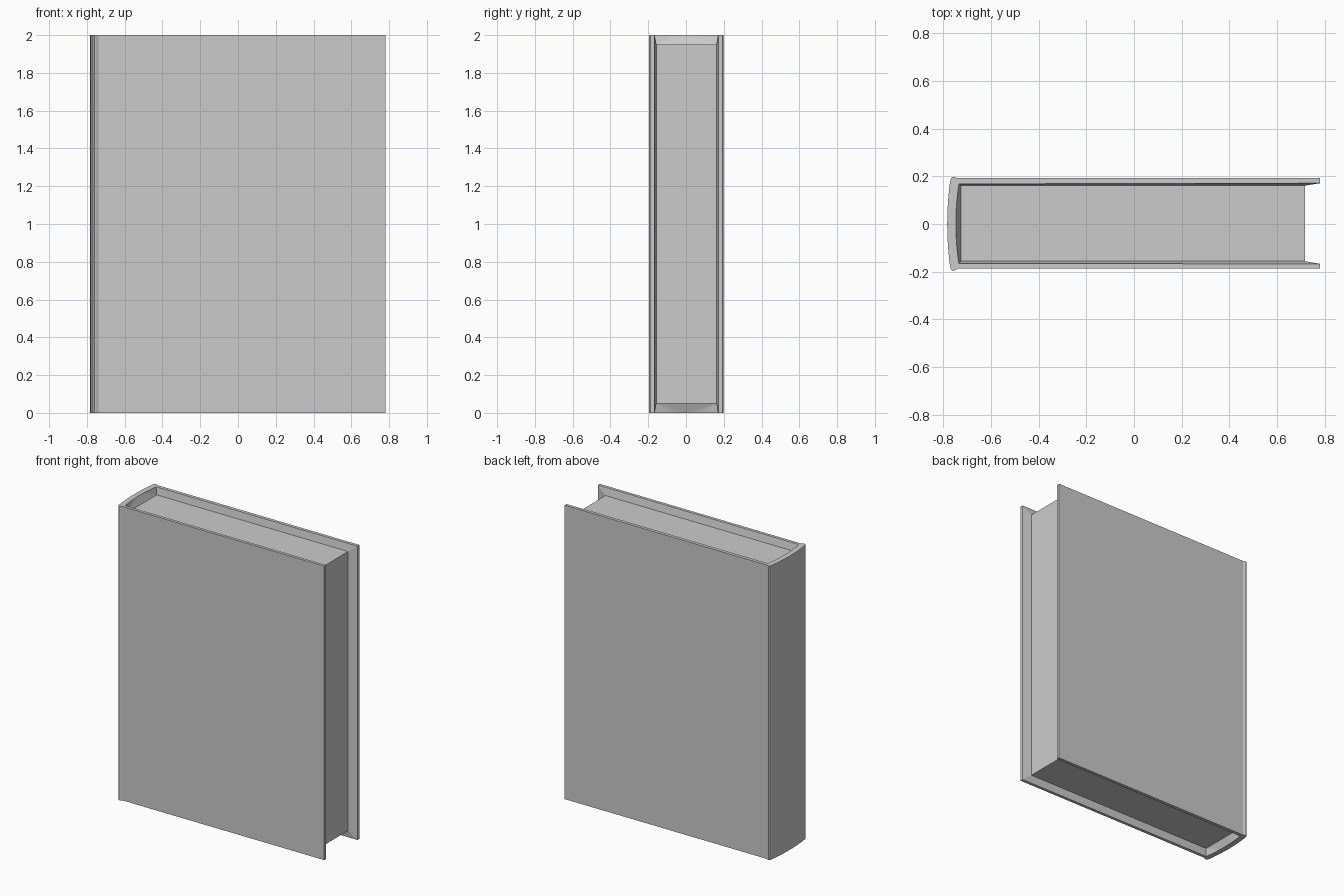
import bpy, bmesh

if "Cube" in bpy.data.objects:
    bpy.data.objects.remove(bpy.data.objects["Cube"])

H = 2.0          # cover height
LIP = 0.05       # page recess at top and bottom
N = 8            # spine arc segments
X_END = 0.78     # fore edge of the boards


def arc(x_edge, x_mid, y0, y1):
    """Shallow bulging row of points from y0 to y1."""
    pts = []
    for i in range(N + 1):
        t = 2 * i / N - 1
        pts.append((x_mid + (x_edge - x_mid) * t * t,
                    y0 + (y1 - y0) * i / N))
    return pts


def add_object(name, bm):
    bmesh.ops.remove_doubles(bm, verts=bm.verts, dist=1e-5)
    bmesh.ops.recalc_face_normals(bm, faces=bm.faces)
    mesh = bpy.data.meshes.new(name)
    bm.to_mesh(mesh)
    bm.free()
    obj = bpy.data.objects.new(name, mesh)
    bpy.context.collection.objects.link(obj)
    return obj


# Outer and inner outlines of the binding, each running round the spine
ear_front = [(X_END, -0.187), (-0.738, -0.187), (-0.75, -0.194), (-0.759, -0.197), (-0.767, -0.191)]
ear_back = [(-0.767, 0.192), (-0.759, 0.198), (-0.75, 0.196), (-0.738, 0.192), (X_END, 0.192)]
outer = ear_front + arc(-0.771, -0.783, -0.178, 0.178) + ear_back
inner = [(X_END, -0.167)] + arc(-0.734, -0.747, -0.166, 0.168) + [(X_END, 0.171)]

# Page block corners
PX0, PX1, PY0, PY1 = -0.725, 0.716, -0.156, 0.161
core = [(PX1, PY0), (PX0, PY0), (PX0, PY1), (PX1, PY1)]

bm = bmesh.new()


def face(*pts):
    bm.faces.new([bm.verts.new(p) for p in pts])


def at(points, z):
    return [(x, y, z) for x, y in points]


# Outside of boards and spine
for a, b in zip(outer, outer[1:]):
    face((*a, 0), (*b, 0), (*b, H), (*a, H))

# Fore edges of the boards
for o, i in ((outer[0], inner[0]), (outer[-1], inner[-1])):
    face((*o, 0), (*i, 0), (*i, H), (*o, H))

# Rims, and sloping linings from the rims down to the pages
for z, zc in ((0, LIP), (H, H - LIP)):
    face(*at(outer, z), *at(inner[::-1], z))
    c = at(core, zc)
    r = at(inner, z)
    face(r[0], r[1], c[1], c[0])
    face(*r[1:-1], c[2], c[1])
    face(r[-2], r[-1], c[3], c[2])
    # Top and bottom of the page block
    face(*c)

# Fore edge of the pages and its linings out to the boards
face((*core[0], LIP), (*core[3], LIP), (*core[3], H - LIP), (*core[0], H - LIP))
for c, i in ((core[0], inner[0]), (core[3], inner[-1])):
    face((*c, LIP), (*i, 0), (*i, H), (*c, H - LIP))

bmesh.ops.triangulate(bm, faces=[f for f in bm.faces if len(f.verts) > 4])
book = add_object("hardcover_book", bm)
